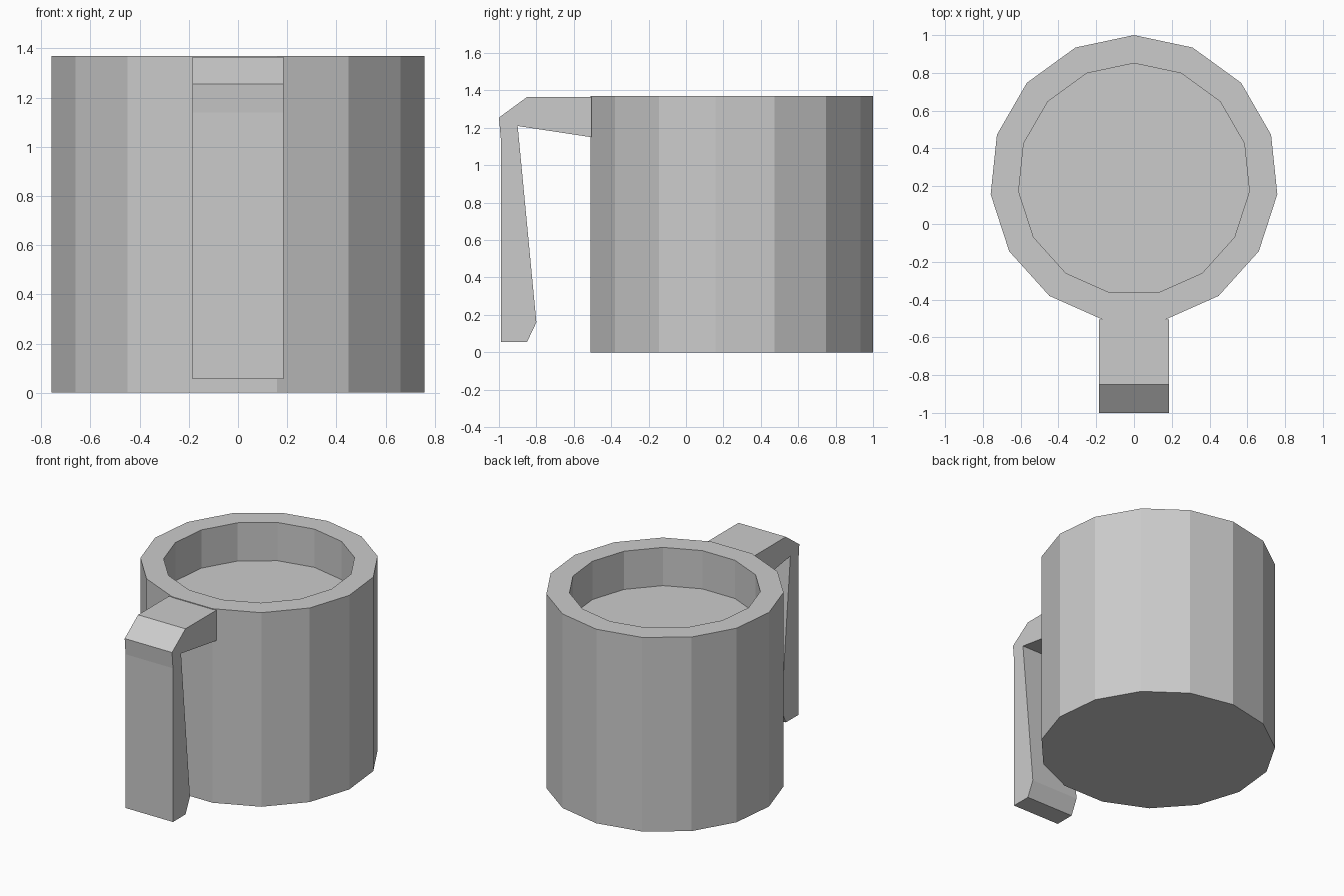
import bpy
import bmesh
import math

cube = bpy.data.objects.get("Cube")
if cube:
    bpy.data.objects.remove(cube, do_unlink=True)

grey = bpy.data.materials.new("plain grey")
grey.use_nodes = True
colour = (0.6, 0.6, 0.6, 1)
grey.diffuse_color = colour
grey.node_tree.nodes["Principled BSDF"].inputs["Base Color"].default_value = colour

SIDES = 15
CENTRE_Y = 0.237
HEIGHT = 1.37


def finish(name, bm):
    bmesh.ops.recalc_face_normals(bm, faces=bm.faces)
    mesh = bpy.data.meshes.new(name)
    bm.to_mesh(mesh)
    bm.free()
    mesh.materials.append(grey)
    obj = bpy.data.objects.new(name, mesh)
    bpy.context.collection.objects.link(obj)
    return obj


def ring(bm, radius, z):
    verts = []
    for i in range(SIDES):
        a = math.pi / 2 + math.tau * i / SIDES
        verts.append(bm.verts.new((radius * math.cos(a), CENTRE_Y + radius * math.sin(a), z)))
    return verts


# Cup: faceted wall, flat rim and a shallow recess holding the drink surface
bm = bmesh.new()
profile = [(0.763, 0), (0.763, HEIGHT), (0.614, HEIGHT), (0.614, 1.10)]
rings = [ring(bm, r, z) for r, z in profile]
for low, high in zip(rings, rings[1:]):
    for i in range(SIDES):
        j = (i + 1) % SIDES
        bm.faces.new((low[i], low[j], high[j], high[i]))
bm.faces.new(rings[0])
bm.faces.new(rings[-1])
finish("cup", bm)

# Handle: side outline extruded across its width
outline = [(-0.505, 1.365), (-0.85, 1.365), (-1, 1.255), (-0.99, 1.14), (-0.99, 0.055),
           (-0.85, 0.055), (-0.80, 0.16), (-0.90, 1.21), (-0.505, 1.15)]
HALF_WIDTH = 0.185
bm = bmesh.new()
side = bm.faces.new([bm.verts.new((-HALF_WIDTH, y, z)) for y, z in outline])
extruded = bmesh.ops.extrude_face_region(bm, geom=[side], use_keep_orig=True)
moved = [v for v in extruded["geom"] if isinstance(v, bmesh.types.BMVert)]
bmesh.ops.translate(bm, verts=moved, vec=(2 * HALF_WIDTH, 0, 0))
finish("handle", bm)
